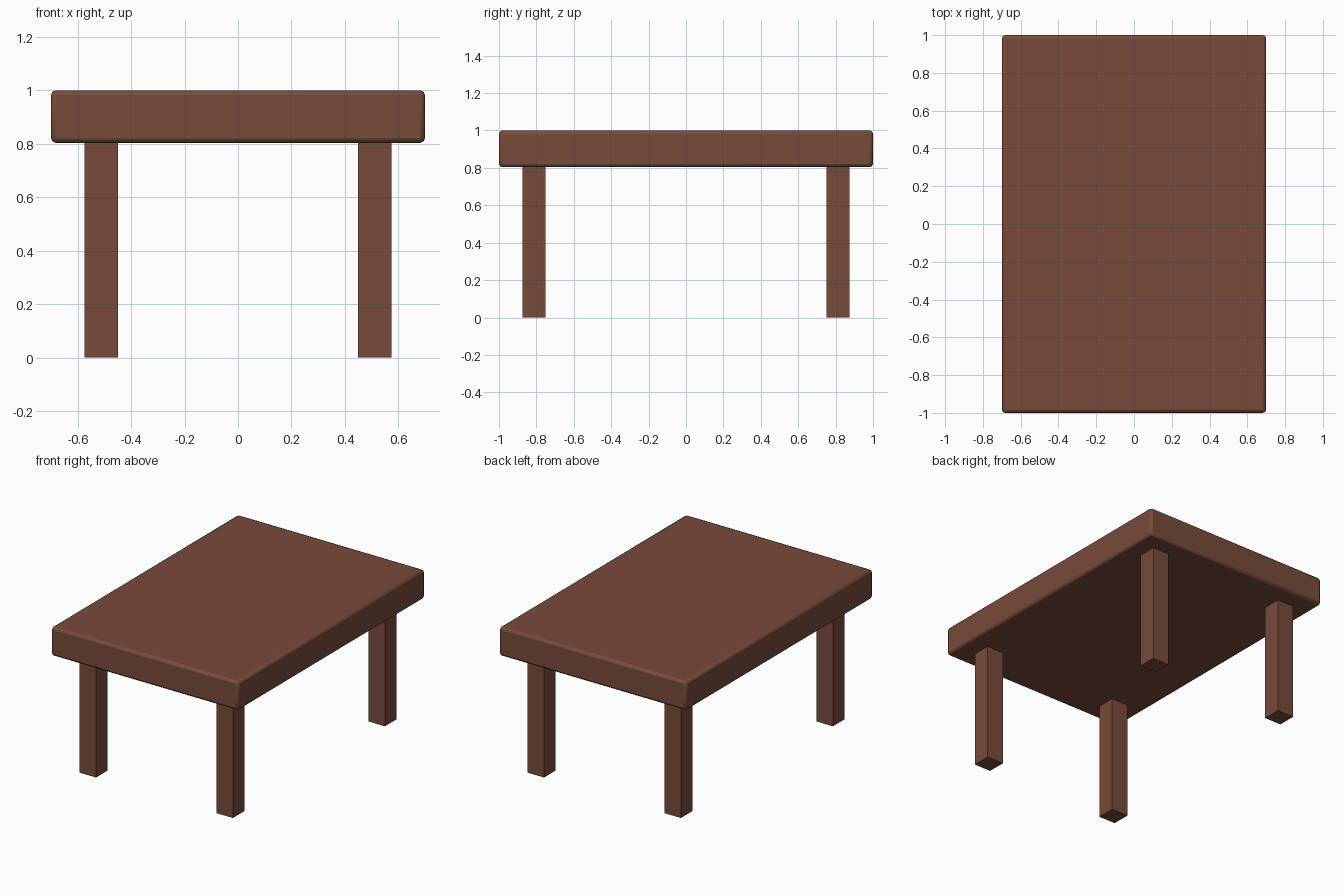
import bpy

if "Cube" in bpy.data.objects:
    bpy.data.objects.remove(bpy.data.objects["Cube"])

wood = bpy.data.materials.new("brown wood")
wood.diffuse_color = (0.185, 0.07, 0.042, 1)
wood.use_nodes = True
wood.node_tree.nodes["Principled BSDF"].inputs["Base Color"].default_value = wood.diffuse_color


def box(name, lo, hi):
    """Axis-aligned box between two corners."""
    centre = [(a + b) / 2 for a, b in zip(lo, hi)]
    bpy.ops.mesh.primitive_cube_add(size=1, location=centre)
    ob = bpy.context.object
    ob.name = name
    ob.scale = [b - a for a, b in zip(lo, hi)]
    bpy.ops.object.transform_apply(location=False, rotation=False, scale=True)
    ob.data.materials.append(wood)
    return ob


# Table top with softened edges
top = box("table_top", (-0.7, -1, 0.804), (0.7, 1, 1))
bevel = top.modifiers.new("soft edges", 'BEVEL')
bevel.width = 0.018
bevel.segments = 2
bpy.ops.object.shade_smooth_by_angle()

# Four square legs, set in from the corners
for side, sx in (("left", -1), ("right", 1)):
    for end, sy in (("front", -1), ("back", 1)):
        x, y = sx * 0.5125, sy * 0.8125
        h = 0.0625
        box(f"{end}_{side}_leg", (x - h, y - h, 0), (x + h, y + h, 0.804))
